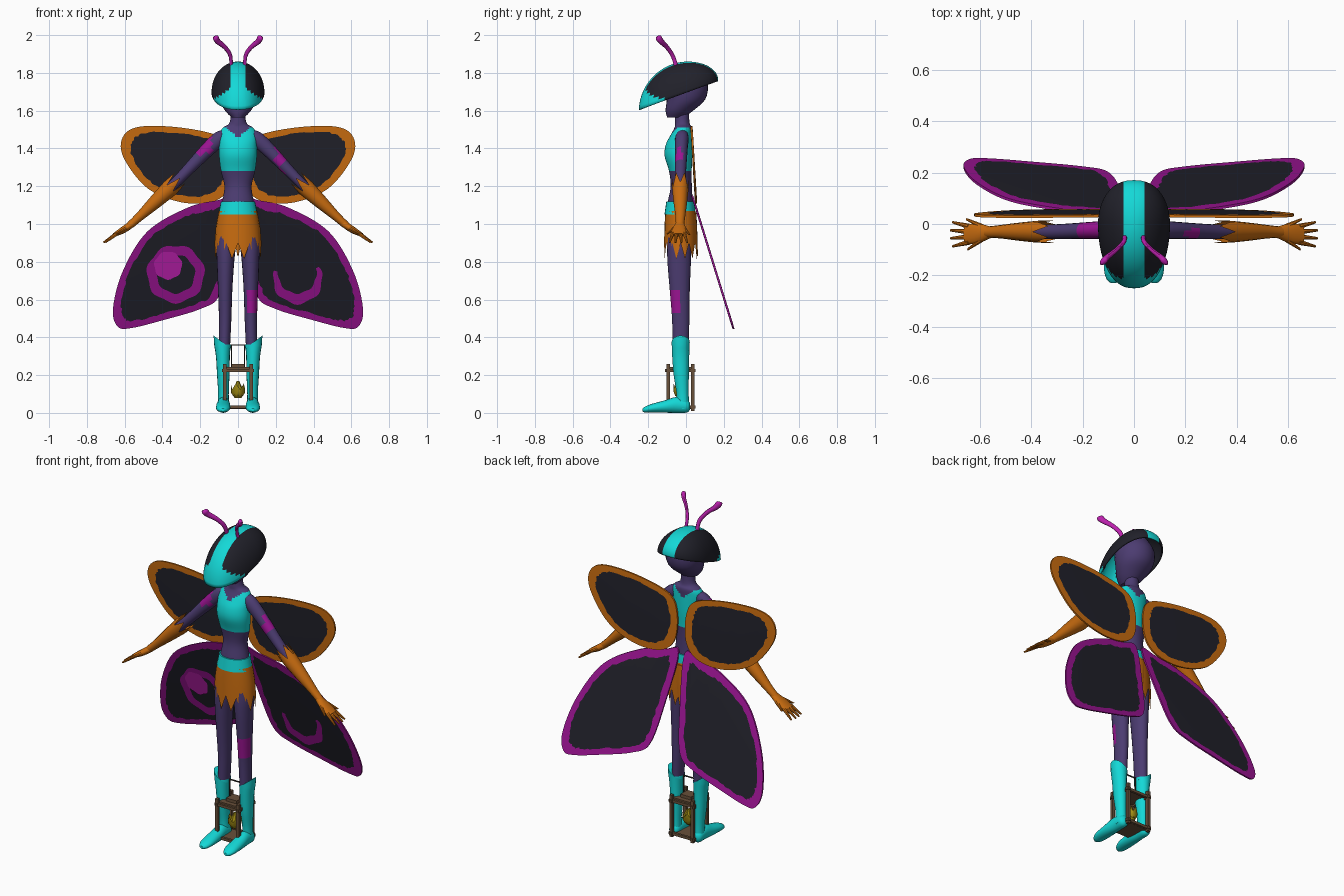
import bpy, bmesh, math, random
from mathutils import Vector

random.seed(4)
cube = bpy.data.objects.get("Cube")
if cube:
    bpy.data.objects.remove(cube, do_unlink=True)


def material(name, *rgb):
    m = bpy.data.materials.new(name)
    m.use_nodes = True
    m.diffuse_color = (*rgb, 1)
    m.node_tree.nodes["Principled BSDF"].inputs["Base Color"].default_value = (*rgb, 1)
    return m


CYAN = material("bright cyan", .007, .69, .68)
ORANGE = material("orange", .58, .15, .005)
MAGENTA = material("deep magenta", .33, .007, .29)
PINK = material("vivid pink", .50, .015, .42)
PURPLE = material("dusk purple", .072, .045, .165)
DARK = material("night black", .015, .015, .023)
WOOD = material("brown wood", .14, .08, .042)
GOLD = material("gold", .38, .28, .007)
WIRE = material("dark wire", .03, .025, .02)
parts = []


def finish(name, bm, mats, rule=None):
    """Turn a bmesh into an object, painting faces by a rule on their centre."""
    bmesh.ops.recalc_face_normals(bm, faces=bm.faces)
    if rule:
        for f in bm.faces:
            f.material_index = rule(f.calc_center_median())
    mesh = bpy.data.meshes.new(name)
    bm.to_mesh(mesh)
    bm.free()
    for m in mats:
        mesh.materials.append(m)
    obj = bpy.data.objects.new(name, mesh)
    bpy.context.collection.objects.link(obj)
    parts.append(obj)
    return obj


def spline(pts, n, closed=False):
    m, out = len(pts), []
    for i in range(m if closed else m - 1):
        a, b, c, d = [Vector(pts[(i + k) % m if closed else min(max(i + k, 0), m - 1)])
                      for k in (-1, 0, 1, 2)]
        for j in range(n):
            t = j / n
            out.append((b * 2 + (c - a) * t + (a * 2 - b * 5 + c * 4 - d) * t**2
                        + (b * 3 - a - c * 3 + d) * t**3) / 2)
    return out if closed else out + [Vector(pts[-1])]


def bridge(bm, a, b):
    n = len(a)
    return [bm.faces.new((a[k], a[(k + 1) % n], b[(k + 1) % n], b[k])) for k in range(n)]


def loft(name, rings, mats, rule=None, sides=16, steps=4, u=(1, 0, 0), v=(0, 1, 0),
         zig=None, caps=True, flip=1, slant=0):
    """Skin elliptical rings (x, y, z, ru, rv); zig shifts every second vertex of the last."""
    bm, loops = bmesh.new(), []
    u, v = Vector(u).normalized(), Vector(v)
    rings = spline(rings, steps)
    for r in rings:
        loop = []
        for k in range(sides):
            a = math.tau * k / sides
            p = Vector(r[:3]) + u * math.cos(a) * r[3] + v * math.sin(a) * r[4]
            if r is rings[-1]:
                p.z += slant * (p.x - r[0])
                if zig and k % 2:
                    p += Vector(zig)
            loop.append(bm.verts.new((p.x * flip, p.y, p.z)))
        if loops:
            bridge(bm, loops[-1], loop)
        loops.append(loop)
    if caps:
        bm.faces.new(loops[0])
        if not zig:
            bm.faces.new(loops[-1])
    return finish(name, bm, mats, rule)


def box(name, centre, size, mat):
    bm = bmesh.new()
    bmesh.ops.create_cube(bm, size=1)
    for vert in bm.verts:
        vert.co = Vector(centre) + Vector([c * s for c, s in zip(vert.co, size)])
    return finish(name, bm, [mat])


# Torso with painted bodice and V neckline
def bodice(c):
    return int(1.28 < c.z < 1.51 and c.z < 1.455 + abs(c.x) * .9)


loft("torso", [(0, -.03, 1, .095, .07), (0, -.03, 1.06, .095, .073), (0, -.03, 1.12, .083, .066),
               (0, -.025, 1.2, .072, .056), (0, -.03, 1.28, .09, .06), (0, -.04, 1.36, .1, .073),
               (0, -.037, 1.42, .1, .07), (0, -.025, 1.47, .1, .057), (0, -.015, 1.51, .08, .046),
               (0, -.02, 1.54, .043, .038), (0, -.02, 1.64, .037, .036)],
     [PURPLE, CYAN], bodice, sides=40, steps=5)
loft("head", [(0, -.055, 1.565, .035, .045), (0, -.035, 1.6, .068, .073), (0, 0, 1.66, .1, .102),
              (0, .005, 1.74, .108, .11), (0, 0, 1.81, .075, .08)], [PURPLE], sides=28)
loft("belt", [(0, -.032, 1.05, .104, .082), (0, -.03, 1.12, .09, .074)], [CYAN], sides=28, steps=1)
loft("skirt", [(0, -.03, 1.07, .102, .08), (0, -.028, .98, .118, .086), (0, -.028, .9, .124, .088)],
     [ORANGE], sides=24, steps=1, zig=(0, 0, -.085), caps=False)
loft("skirt_tail", [(0, .05, 1.06, .03, .005), (0, .055, .95, .025, .005), (0, .06, .83, .003, .003)],
     [ORANGE], sides=8)

# Helmet: open dome with a tilted rim, centre stripe and peaked brim
bm, loops = bmesh.new(), []
for j in range(20):
    phi = math.pi / 2 * j / 20
    loop = []
    for k in range(80):
        a = math.tau * k / 80
        s, c = math.sin(a), math.cos(a)
        x = .14 * math.copysign(abs(s) ** .85, s)
        y = .17 * c if c > 0 else .25 * c
        rim = 1.695 + .36 * y
        loop.append(bm.verts.new((x * math.cos(phi), y * math.cos(phi) + .01 * math.sin(phi),
                                  rim + (1.86 - rim) * math.sin(phi))))
    if loops:
        bridge(bm, loops[-1], loop)
    loops.append(loop)
bm.faces.new(loops[-1])
for side in (-1, 1):
    bmesh.ops.bisect_plane(bm, geom=bm.verts[:] + bm.edges[:] + bm.faces[:],
                           plane_co=(side * .04, 0, 0), plane_no=(1, 0, 0))
helmet = finish("helmet", bm, [DARK, CYAN], lambda c: int(
    abs(c.x) < .04 or (c.y < -.1 and c.z < 1.74 - abs(c.x) * .6)))
shell = helmet.modifiers.new("shell", "SOLIDIFY")
shell.thickness = .008

# Limbs, boots, gloves and antennae, mirrored
ARM = dict(u=(.7, 0, .71))
for s, side in ((1, "left"), (-1, "right")):
    loft(side + "_antenna", [(.037, -.05, 1.83, .012, .012), (.04, -.07, 1.89, .011, .011),
                             (.068, -.1, 1.935, .011, .011), (.105, -.13, 1.965, .014, .014),
                             (.118, -.145, 1.985, .016, .016), (.128, -.155, 1.99, .005, .005)],
         [PINK], sides=12, u=(.8, 0, -.6), v=(0, .8, .6), flip=s)

    def leg_paint(c, s=s):
        return int(s > 0 and .53 < c.z < .66 and c.y < -.035 and c.x > .05)
    loft(side + "_leg", [(.05, -.03, 1.04, .045, .06), (.062, -.035, .9, .052, .064),
                         (.066, -.036, .8, .046, .062), (.068, -.033, .65, .038, .053),
                         (.068, -.028, .5, .033, .046), (.072, -.028, .35, .03, .042)],
         [PURPLE, MAGENTA], leg_paint, sides=20, steps=5, flip=s)
    loft(side + "_boot", [(.077, -.015, .02, .03, .034), (.077, -.018, .1, .028, .032),
                          (.078, -.025, .2, .033, .04), (.08, -.028, .3, .037, .045),
                          (.083, -.028, .375, .046, .048)], [CYAN], flip=s, slant=.75)
    loft(side + "_foot", [(.077, .022, .035, .012, .015), (.077, .005, .036, .03, .034),
                          (.077, -.05, .042, .034, .042), (.078, -.11, .034, .038, .033),
                          (.079, -.18, .025, .037, .023), (.08, -.215, .018, .026, .016),
                          (.08, -.23, .015, .01, .008)], [CYAN], v=(0, 0, 1), flip=s)

    def arm_paint(c, s=s):
        return int(.14 < -c.x < .21 and c.z > 1.37 or .2 < c.x < .24 and c.y < -.02)
    loft(side + "_arm", [(.07, -.02, 1.475, .03, .03), (.1, -.022, 1.45, .04, .036),
                         (.17, -.025, 1.385, .037, .033), (.3, -.03, 1.25, .028, .029),
                         (.38, -.03, 1.17, .028, .028)], [PURPLE, MAGENTA], arm_paint, flip=s, **ARM)
    loft(side + "_glove", [(.57, -.032, .995, .02, .022), (.52, -.03, 1.04, .024, .026),
                           (.44, -.03, 1.115, .036, .036), (.36, -.03, 1.19, .046, .044)],
         [ORANGE], sides=12, zig=(-.055, 0, .055), flip=s, **ARM)
    loft(side + "_palm", [(.555, -.032, 1.005, .019, .021), (.61, -.037, .967, .018, .04),
                          (.655, -.04, .942, .011, .036)], [ORANGE], flip=s, **ARM)
    fingers = [((.64, -.04 + k * .02, .95), (.716 - abs(k) * .008, -.04 + k * .031, .902))
               for k in (-1.5, -.5, .5, 1.5)]
    fingers.append(((.59, -.06, .98), (.645, -.098, .948)))
    fingers.append(((.59, -.01, .98), (.65, .018, .945)))
    for i, (a, b) in enumerate(fingers):
        loft(f"{side}_finger_{i + 1}", [(*a, .011, .011), (*b, .005, .005)], [ORANGE],
             sides=8, steps=1, flip=s, **ARM)


# Wings: flat outlines with a coloured border around a dark field
def upper_y(z):
    return .03 + .06 * (1.5 - z)


def lower_y(z):
    return .03 + .31 * (1.16 - z)


def wing(name, outline, border, depth, inner, flip):
    bm = bmesh.new()
    pts = spline(outline, 8, True)
    mid = sum(pts, Vector((0, 0))) / len(pts)
    field = [mid + (p - mid) * (inner + random.uniform(-.018, .018)) for p in pts]

    def ring(points, offset):
        return [bm.verts.new((p.x * flip, depth(p.y) + offset, p.y)) for p in points]
    rings = [ring(field, -.006), ring(pts, -.005), ring(pts, .005), ring(field, .006)]
    for a, b in zip(rings, rings[1:]):
        bridge(bm, a, b)
    for r in (rings[0], rings[-1]):
        bm.faces.new(r).material_index = 1
    finish(name, bm, [border, DARK])


UPPER = [(.03, 1.36), (.09, 1.46), (.3, 1.51), (.52, 1.515), (.61, 1.46), (.605, 1.35),
         (.48, 1.19), (.3, 1.115), (.13, 1.12), (.04, 1.2)]
LOWER = [(.02, 1.13), (.11, 1.125), (.27, 1.085), (.48, .96), (.61, .75), (.662, .55), (.635, .455),
         (.56, .45), (.4, .49), (.2, .55), (.1, .62), (.05, .85)]
for s, side in ((1, "left"), (-1, "right")):
    wing(side + "_upper_wing", UPPER, ORANGE, upper_y, .83, s)
    wing(side + "_lower_wing", LOWER, MAGENTA, lower_y, .86, s)


def arc(name, cx, cz, r, width, start, sweep, mat, taper=False, lift=.009):
    """Thin painted band laid on the front of a lower wing."""
    bm, rows = bmesh.new(), []
    for k in range(41):
        a = math.radians(start + sweep * k / 40)
        w = width * (.35 + .65 * math.sin(math.pi * k / 40)) if taper else width
        row = []
        for rad in (r + w / 2, max(r - w / 2, .001)):
            rad *= 1 + .04 * math.sin(a * 7)
            x, z = cx + rad * math.cos(a), cz + rad * math.sin(a)
            row.append(bm.verts.new((x, lower_y(z) - lift, z)))
        rows.append(row)
    for a, b in zip(rows, rows[1:]):
        bm.faces.new((a[0], b[0], b[1], a[1]))
    finish(name, bm, [mat])


arc("right_wing_ring", -.33, .735, .127, .05, 0, 360, MAGENTA)
arc("right_wing_spot", -.37, .78, .037, .073, 0, 360, PINK, lift=.011)
arc("left_wing_crescent", .315, .72, .115, .055, 165, 220, MAGENTA, taper=True)

# Lantern between the feet
MID = -.03
for x in (-.07, .07):
    for y in (-.095, .035):
        box("lantern_post", (x, y, .135), (.018, .018, .25), WOOD)
    for z in (.03, .225):
        box("lantern_side_rail", (x, MID, z), (.014, .16, .016), WOOD)
    box("lantern_handle_side", (x / 2, MID, .3), (.006, .006, .12), WIRE)
for y in (-.095, .035):
    for z in (.03, .225):
        box("lantern_cross_rail", (0, y, z), (.17, .014, .016), WOOD)
box("lantern_handle_top", (0, MID, .36), (.076, .006, .006), WIRE)
box("lantern_base", (0, MID, .027), (.13, .12, .012), WOOD)
box("lantern_roof", (0, MID, .235), (.13, .12, .014), WOOD)
box("lantern_cap", (0, MID, .25), (.07, .065, .02), WOOD)
loft("lantern_flower", [(0, MID, .08, .018, .018), (0, MID, .105, .036, .036),
                        (0, MID, .125, .038, .038)], [GOLD], sides=10, steps=1, zig=(0, 0, .03))
loft("lantern_flower_core", [(0, MID, .09, .028, .028), (0, MID, .13, .024, .024),
                             (0, MID, .17, .006, .006)], [GOLD], sides=8, steps=1)

# Smooth shading that keeps sharp edges
bpy.ops.object.select_all(action="DESELECT")
for obj in parts:
    obj.select_set(True)
bpy.context.view_layer.objects.active = parts[0]
bpy.ops.object.shade_smooth_by_angle(angle=math.radians(40))
